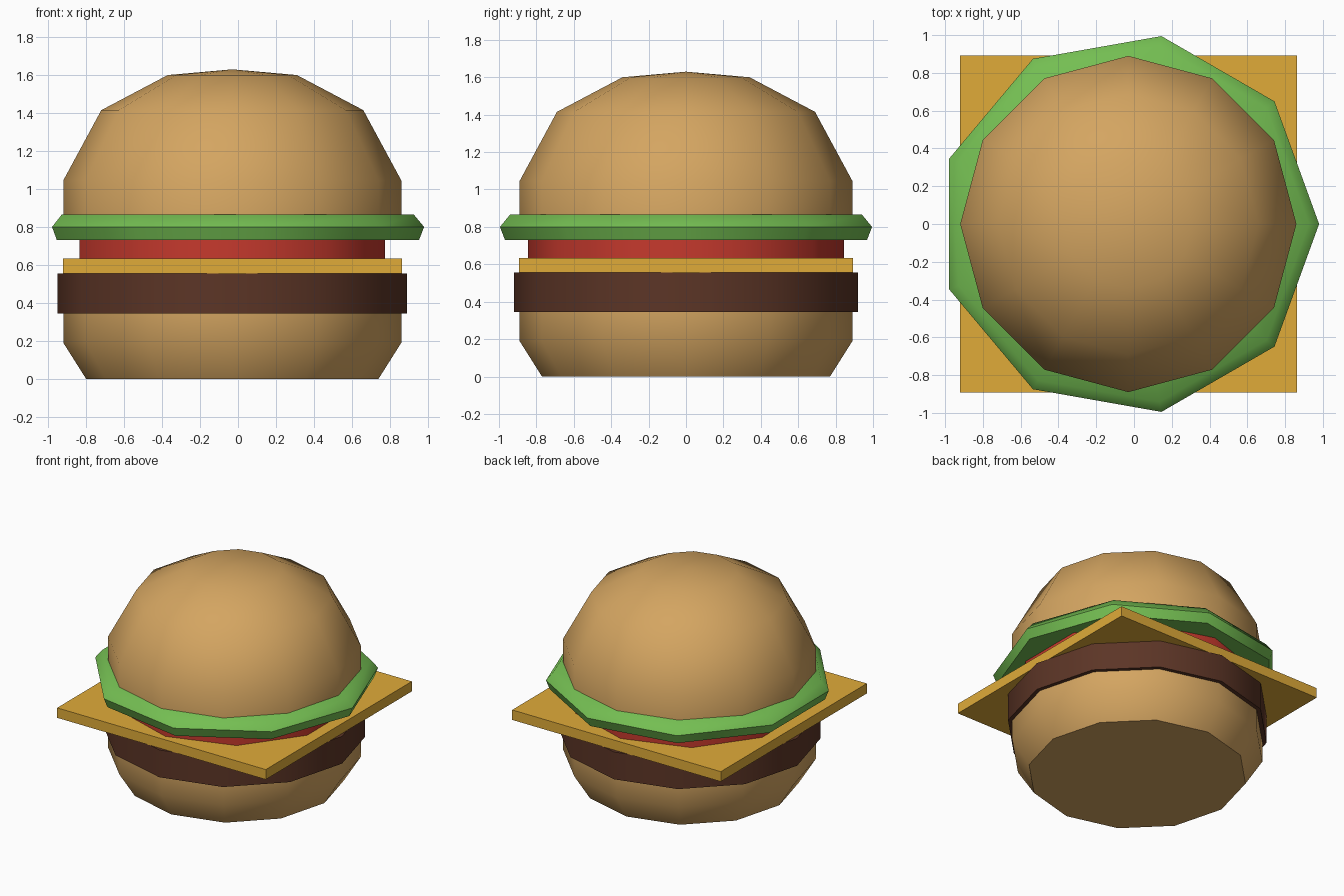
import bpy
import bmesh
from math import cos, sin, pi, radians

cube = bpy.data.objects.get("Cube")
if cube:
    bpy.data.objects.remove(cube, do_unlink=True)

AXIS_X = -0.03  # shared vertical axis of the stack


def material(name, rgb):
    """Flat material from display colour values, converted to linear."""
    colour = [((c / 255 + 0.055) / 1.055) ** 2.4 for c in rgb] + [1.0]
    mat = bpy.data.materials.new(name)
    mat.use_nodes = True
    mat.diffuse_color = colour
    bsdf = mat.node_tree.nodes["Principled BSDF"]
    bsdf.inputs["Base Color"].default_value = colour
    bsdf.inputs["Roughness"].default_value = 0.9
    return mat


def finish(bm, name, mat):
    bmesh.ops.recalc_face_normals(bm, faces=bm.faces)
    mesh = bpy.data.meshes.new(name)
    bm.to_mesh(mesh)
    bm.free()
    mesh.materials.append(mat)
    obj = bpy.data.objects.new(name, mesh)
    obj.location.x = AXIS_X
    bpy.context.collection.objects.link(obj)
    bpy.ops.object.select_all(action="DESELECT")
    obj.select_set(True)
    bpy.context.view_layer.objects.active = obj
    bpy.ops.object.shade_smooth_by_angle(angle=radians(55))
    return obj


def lathe(name, profile, sides, mat, turn=0.0):
    """Spin (radius, height) points, listed bottom to top, into a closed solid."""
    bm = bmesh.new()
    rings = []
    for radius, z in profile:
        if radius == 0:
            rings.append([bm.verts.new((0, 0, z))] * sides)
            continue
        angles = [turn + 2 * pi * i / sides for i in range(sides)]
        rings.append([bm.verts.new((radius * cos(a), radius * sin(a), z)) for a in angles])
    for low, high in zip(rings, rings[1:]):
        for i in range(sides):
            j = (i + 1) % sides
            corners = dict.fromkeys((low[i], low[j], high[j], high[i]))
            bm.faces.new(list(corners))
    for ring in (rings[0], rings[-1]):
        if ring[0] != ring[1]:
            bm.faces.new(ring)
    return finish(bm, name, mat)


bun_mat = material("toasted_bun", (212, 165, 97))
patty_mat = material("grilled_brown", (92, 53, 38))
cheese_mat = material("cheese_yellow", (224, 171, 57))
tomato_mat = material("tomato_red", (198, 57, 45))
lettuce_mat = material("lettuce_green", (116, 190, 82))

# Buns
lathe("bottom_bun", [(0.77, 0), (0.89, 0.19), (0.89, 0.36)], 12, bun_mat)
lathe("top_bun", [(0.89, 0.80), (0.89, 1.045), (0.69, 1.415),
                  (0.34, 1.60), (0, 1.63)], 12, bun_mat)

# Fillings
lathe("patty", [(0.92, 0.345), (0.92, 0.556)], 12, patty_mat)
lathe("tomato_slice", [(0.845, 0.62), (0.845, 0.74)], 10, tomato_mat, pi / 2)
lathe("lettuce_leaf", [(0.983, 0.73), (1.01, 0.80), (0.956, 0.865),
                       (0.6, 0.865)], 9, lettuce_mat)

# Square cheese slice
bm = bmesh.new()
bmesh.ops.create_cube(bm, size=1)
bmesh.ops.scale(bm, vec=(1.785, 1.785, 0.077), verts=bm.verts)
bmesh.ops.translate(bm, vec=(0, 0, 0.594), verts=bm.verts)
finish(bm, "cheese_slice", cheese_mat)
